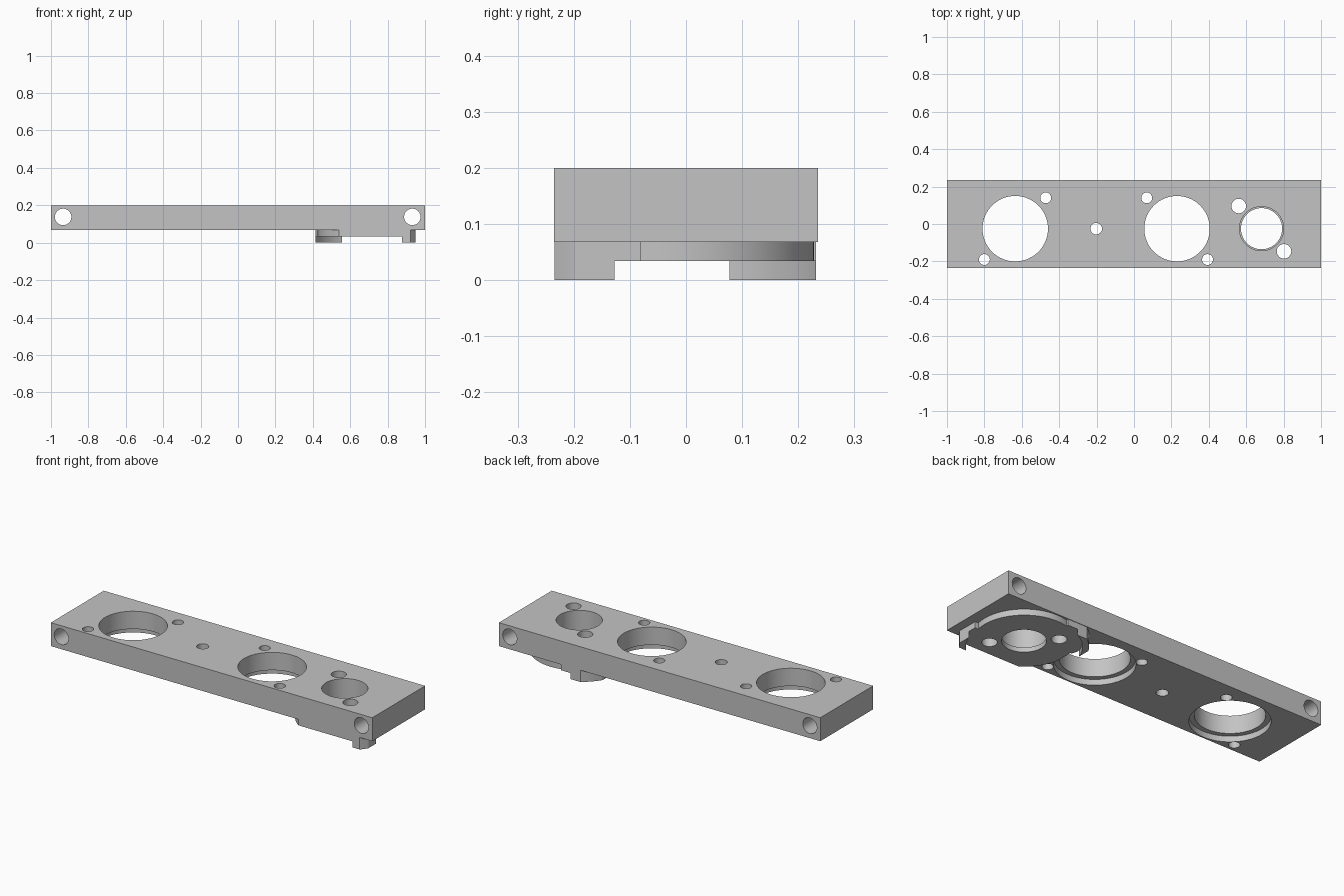
import bpy, math

cube = bpy.data.objects.get("Cube")
if cube:
    bpy.data.objects.remove(cube, do_unlink=True)

metal = bpy.data.materials.new("plain_grey")
metal.use_nodes = True
GREY = (0.55, 0.55, 0.55, 1)
metal.diffuse_color = GREY
metal.node_tree.nodes["Principled BSDF"].inputs["Base Color"].default_value = GREY


def box(name, x0, x1, y0, y1, z0, z1):
    bpy.ops.mesh.primitive_cube_add(size=1, location=((x0 + x1) / 2, (y0 + y1) / 2, (z0 + z1) / 2))
    ob = bpy.context.object
    ob.name = name
    ob.scale = (x1 - x0, y1 - y0, z1 - z0)
    bpy.ops.object.transform_apply(location=True, rotation=True, scale=True)
    ob.data.materials.append(metal)
    return ob


def cyl(name, x, y, r, z0, z1, sides=64):
    bpy.ops.mesh.primitive_cylinder_add(vertices=sides, radius=r, depth=z1 - z0,
                                        location=(x, y, (z0 + z1) / 2))
    ob = bpy.context.object
    ob.name = name
    bpy.ops.object.transform_apply(location=True, rotation=True, scale=True)
    ob.data.materials.append(metal)
    return ob


def combine(body, tool, operation):
    mod = body.modifiers.new("cut", "BOOLEAN")
    mod.operation, mod.object, mod.solver = operation, tool, "EXACT"
    bpy.ops.object.select_all(action="DESELECT")
    bpy.context.view_layer.objects.active = body
    body.select_set(True)
    bpy.ops.object.modifier_apply(modifier=mod.name)
    bpy.data.objects.remove(tool, do_unlink=True)


HALF, BOTTOM, TOP, FLOOR = 0.235, 0.068, 0.2, 0.034
CX, CY = 0.682, -0.025          # boss centre
plate = box("mounting_plate", -1, 1, -HALF, HALF, BOTTOM, TOP)

# Round boss under the plate, trimmed flush with the front
boss = cyl("boss", CX, CY, 0.253, FLOOR, 0.1, 96)

# Two opposite corner tabs, each with a hollowed curved lip
for x0, x1, y0, y1 in ((CX - 0.267, CX - 0.066, CY + 0.055, 0.232),
                       (CX + 0.066, CX + 0.267, -0.3, CY - 0.055)):
    tab = cyl("tab", CX, CY, 0.318, 0, 0.1, 96)
    combine(tab, box("tab_limits", x0, x1, y0, y1, -0.1, 0.3), "INTERSECT")
    combine(tab, cyl("lip_hollow", CX, CY, 0.286, -0.1, FLOOR, 96), "DIFFERENCE")
    combine(boss, tab, "UNION")
combine(boss, box("boss_limits", 0, 1, -HALF + 0.0005, HALF, -0.1, 0.3), "INTERSECT")
combine(plate, boss, "UNION")

# Two large bores, counterbored from below
for x in (-0.635, 0.23):
    combine(plate, cyl("bore", x, CY, 0.175, -0.1, 0.3), "DIFFERENCE")
    combine(plate, cyl("counterbore", x, CY, 0.202, -0.1, 0.1), "DIFFERENCE")

# Stepped bore through the boss
combine(plate, cyl("bore", CX, CY, 0.11, -0.1, 0.3), "DIFFERENCE")
combine(plate, cyl("step", CX, CY, 0.118, 0.06, 0.3), "DIFFERENCE")

# Screw holes
for x, y, r in ((-0.472, 0.14, 0.029), (-0.8, -0.19, 0.029), (-0.202, CY, 0.031),
                (0.068, 0.14, 0.029), (0.393, -0.19, 0.029),
                (0.56, 0.096, 0.039), (0.802, -0.146, 0.039)):
    combine(plate, cyl("screw_hole", x, y, r, -0.1, 0.3, 32), "DIFFERENCE")

# Cross holes running front to back near each end
for x in (-0.935, 0.932):
    hole = cyl("cross_hole", x, 0, 0.044, -0.4, 0.4, 48)
    hole.rotation_euler.x = math.pi / 2
    hole.location.z = 0.138
    bpy.context.view_layer.update()
    combine(plate, hole, "DIFFERENCE")

bpy.ops.object.select_all(action="DESELECT")
plate.select_set(True)
bpy.context.view_layer.objects.active = plate
bpy.ops.object.shade_smooth_by_angle(angle=math.radians(30))
